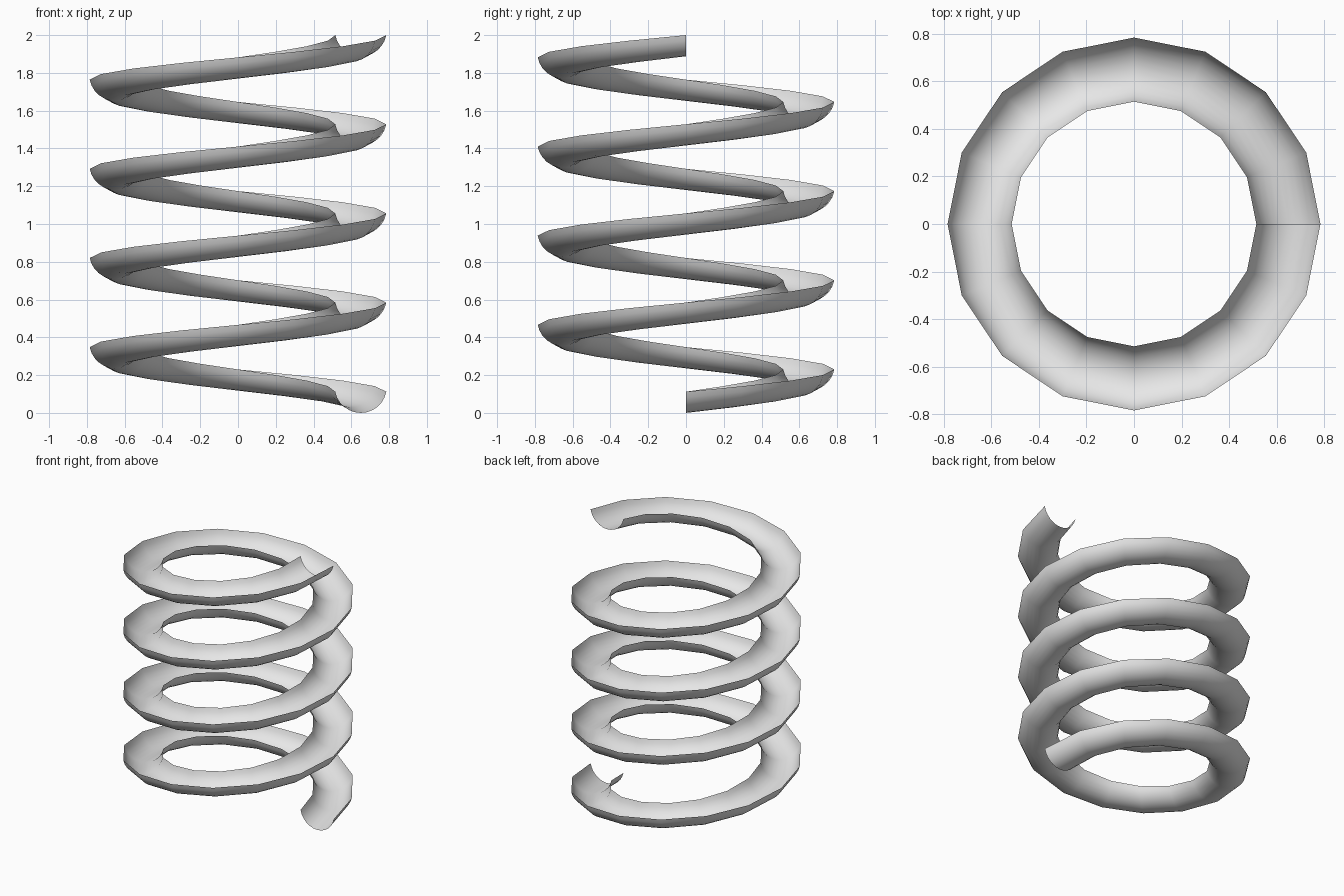
import bpy
from math import sin, cos, asin, tau

if "Cube" in bpy.data.objects:
    bpy.data.objects.remove(bpy.data.objects["Cube"])

COIL_RADIUS = 0.65      # middle of the channel
HALF_WIDTH = 0.135
DEPTH = 0.112
TURNS = 4
PITCH = (2 - DEPTH) / TURNS
SEGMENTS = 12

# Plain grey material
grey = bpy.data.materials.new("plain grey")
grey.use_nodes = True
colour = (0.8, 0.8, 0.8, 1)
grey.diffuse_color = colour
grey.node_tree.nodes["Principled BSDF"].inputs["Base Color"].default_value = colour

# Open arc cross-section, concave side up
radius = (HALF_WIDTH ** 2 + DEPTH ** 2) / (2 * DEPTH)
sweep = asin(HALF_WIDTH / radius)
angles = [sweep * (2 * i / SEGMENTS - 1) for i in range(SEGMENTS + 1)]
points = [(COIL_RADIUS + radius * sin(a), 0, radius * (1 - cos(a))) for a in angles]
mesh = bpy.data.meshes.new("spiral_channel")
mesh.from_pydata(points, [(i, i + 1) for i in range(SEGMENTS)], [])
mesh.materials.append(grey)
channel = bpy.data.objects.new("spiral_channel", mesh)
bpy.context.collection.objects.link(channel)

# Sweep the arc up a faceted helix
screw = channel.modifiers.new("Helix", 'SCREW')
screw.axis = 'Z'
screw.angle = tau
screw.screw_offset = PITCH
screw.iterations = TURNS
screw.steps = screw.render_steps = 16
screw.use_smooth_shade = True
screw.use_merge_vertices = False
